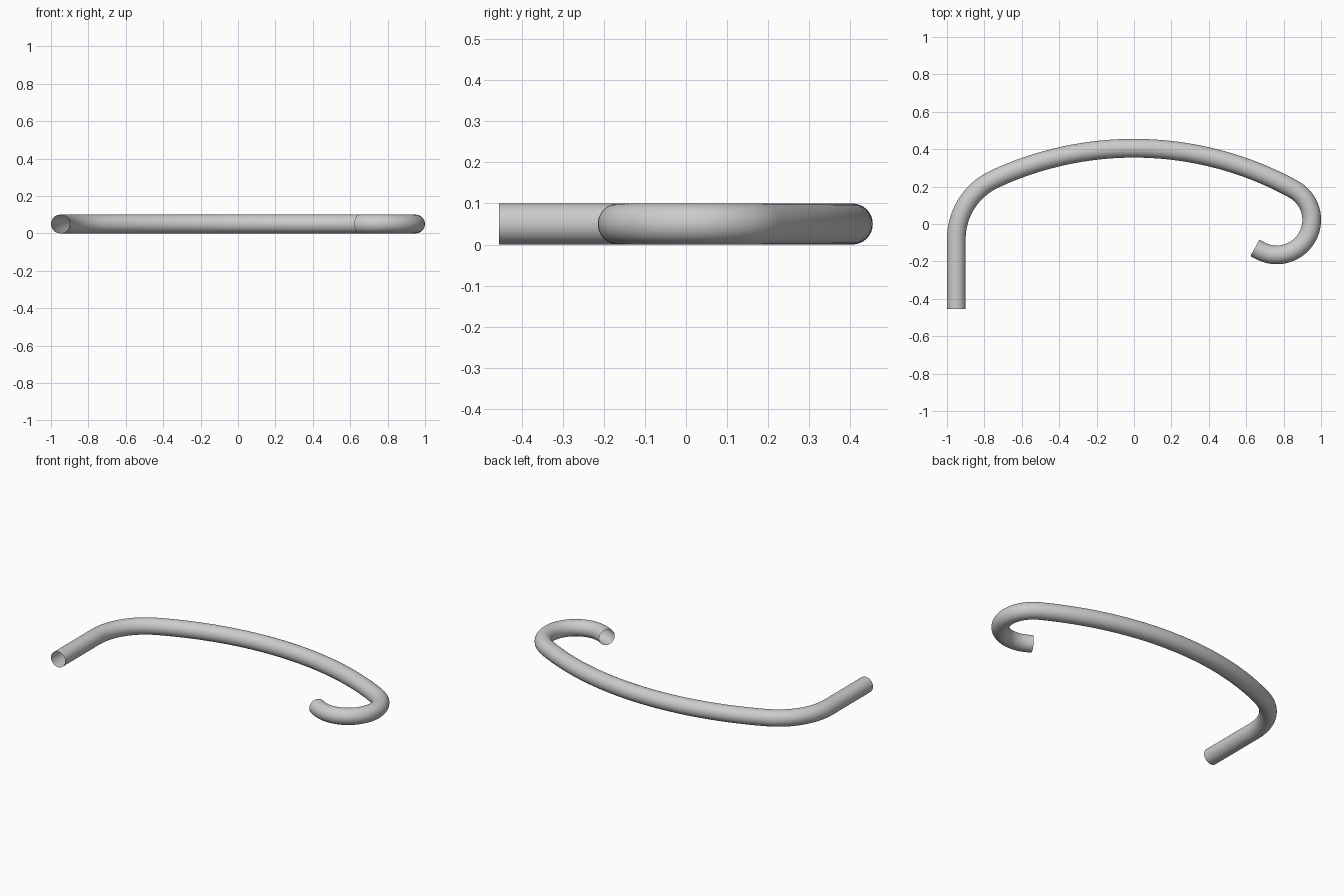
import bpy, bmesh
from math import sin, cos, pi, radians, asin, sqrt
from mathutils import Vector

if "Cube" in bpy.data.objects:
    bpy.data.objects.remove(bpy.data.objects["Cube"])

TUBE = 0.05          # tube radius
SIDES = 32
R, CY = 1.77, -1.365  # long shallow arc, centred on x = 0


def arc(cx, cy, r, a0, a1, n):
    """Clockwise arc samples: (centre point, outward direction)."""
    out = []
    for i in range(n + 1):
        a = a0 + (a1 - a0) * i / n
        d = Vector((cos(a), sin(a), 0))
        out.append((Vector((cx, cy, TUBE)) + d * r, d))
    return out


def tangent_arc_centre(x, r):
    """Centre height of an arc that touches the long arc from inside, and the joint angle."""
    return CY + sqrt((R - r) ** 2 - x * x), pi / 2 - asin(x / (R - r))


# Path: straight leg, shoulder bend, long arc, hook, short straight tip
rl, rh = 0.354, 0.187
xl, xh = -0.95 + rl, 0.763
yl, al = tangent_arc_centre(xl, rl)
yh, ah = tangent_arc_centre(xh, rh)
path = [(Vector((-0.95, -0.455, TUBE)), Vector((-1, 0, 0)))]
path += arc(xl, yl, rl, pi, al, 20)
path += arc(0, CY, R, al, ah, 48)[1:]
path += arc(xh, yh, rh, ah, ah - pi, 40)[1:]
p, d = path[-1]
path.append((p + Vector((d.y, -d.x, 0)) * 0.03, d))

# Sweep a circle along the path, leaving both ends open
bm = bmesh.new()
rings = []
for p, d in path:
    rings.append([bm.verts.new(p + d * (TUBE * cos(2 * pi * k / SIDES))
                               + Vector((0, 0, TUBE * sin(2 * pi * k / SIDES))))
                  for k in range(SIDES)])
for a, b in zip(rings, rings[1:]):
    for k in range(SIDES):
        j = (k + 1) % SIDES
        bm.faces.new((a[k], b[k], b[j], a[j])).smooth = True
# Outward normals
bm.normal_update()
f = bm.faces[0] if bm.faces.ensure_lookup_table() is None else None
if f.normal.dot(f.calc_center_median() - (path[0][0] + path[1][0]) / 2) < 0:
    bmesh.ops.reverse_faces(bm, faces=bm.faces[:])
mesh = bpy.data.meshes.new("bent_tube")
bm.to_mesh(mesh)
bm.free()
tube = bpy.data.objects.new("bent_tube", mesh)
bpy.context.collection.objects.link(tube)
